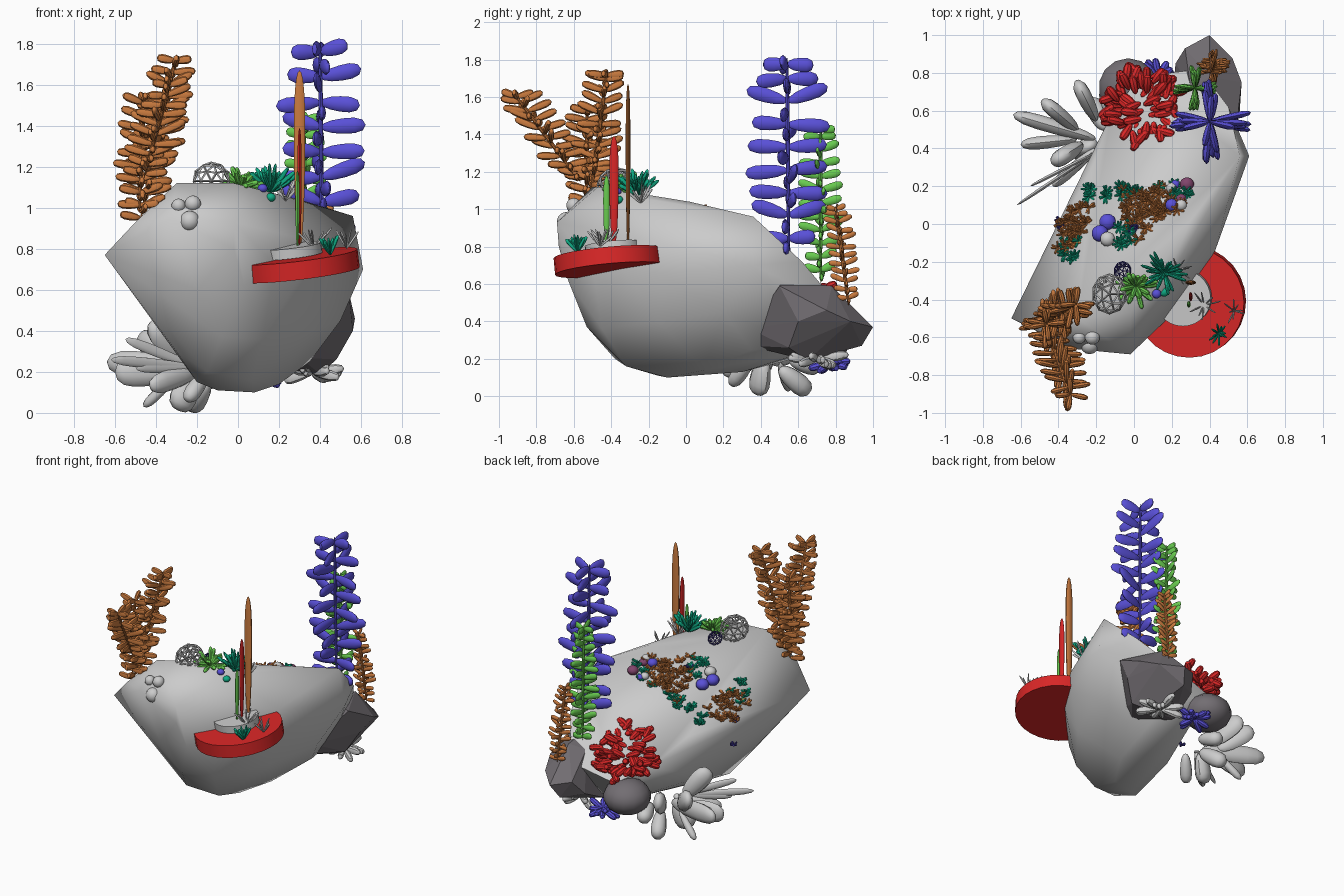
import bpy, bmesh, math, random
from mathutils import Vector as V, Matrix
from mathutils.bvhtree import BVHTree

if "Cube" in bpy.data.objects:
    bpy.data.objects.remove(bpy.data.objects["Cube"])
random.seed(4)

COL = dict(orange=(.6, .2, .05), blue=(.1, .08, .68), green=(.14, .6, .08), red=(.7, .02, .02),
           teal=(.005, .42, .24), stone=(.17, .155, .17), mauve=(.22, .06, .15), navy=(.04, .03, .24))
mats = {}
for k, c in COL.items():
    mats[k] = bpy.data.materials.new(k)
    mats[k].diffuse_color = (*c, 1)

def finish(name, bm, col=None, smooth=40):
    me = bpy.data.meshes.new(name)
    bm.to_mesh(me); bm.free()
    ob = bpy.data.objects.new(name, me)
    bpy.context.collection.objects.link(ob)
    if col: me.materials.append(mats[col])
    if smooth:
        bpy.ops.object.select_all(action='DESELECT')
        ob.select_set(True)
        bpy.context.view_layer.objects.active = ob
        bpy.ops.object.shade_smooth_by_angle(angle=math.radians(smooth))
    return ob

def hull(pts):
    bm = bmesh.new()
    for p in pts: bm.verts.new(p)
    r = bmesh.ops.convex_hull(bm, input=bm.verts)
    bmesh.ops.delete(bm, geom=[v for v in r['geom_interior'] if isinstance(v, bmesh.types.BMVert)], context='VERTS')
    bmesh.ops.recalc_face_normals(bm, faces=bm.faces)
    return bm

def leaf(bm, a, b, w, t, seg=8, rings=6, full=.2):
    """Blunt oval blade from a to b, w wide in the vertical plane, t thick."""
    a, b = V(a), V(b)
    d = b - a
    u = d.normalized()
    s = u.cross(V((0, 0, 1)) if abs(u.z) < .98 else V((0, 1, 0))).normalized()
    n = s.cross(u)
    m = Matrix((s * t / 2, n * w / 2, d / 2)).transposed().to_4x4()
    m.translation = (a + b) / 2
    vs = bmesh.ops.create_uvsphere(bm, u_segments=seg, v_segments=rings, radius=1)['verts']
    for v in vs:  # fill out near both ends, slightly slimmer at the base
        f = (1 + full * v.co.z) * (1 + .25 * v.co.z ** 2)
        v.co = m @ V((v.co.x * f, v.co.y * f, v.co.z))

def ball(bm, c, r, flat=1):
    bmesh.ops.create_uvsphere(bm, u_segments=14, v_segments=9, radius=1,
        matrix=Matrix.Translation(c) @ Matrix.Diagonal((r, r, r * flat, 1)))

# main boulder
bm = hull([(-.3, -.5, 1.12), (-.02, -.47, 1.12), (.14, -.36, 1.08), (.3, .02, 1.04), (.56, .36, .96), (.61, .36, .7),
    (-.65, -.5, .77), (-.5, -.56, .93), (-.33, -.66, .95), (-.02, -.69, .93), (-.02, -.68, .8), (-.38, -.1, .74),
    (-.22, .3, .62), (-.12, .58, .48), (.03, .78, .4), (.35, .82, .48), (.5, .62, .72), (.43, -.14, .82),
    (.43, -.13, .66), (.31, -.34, .68), (.18, -.5, .72), (.5, .2, .45), (.36, -.15, .4), (.03, -.63, .62),
    (-.2, -.61, .6), (-.08, -.53, .37), (.12, -.45, .36), (-.15, -.38, .2), (.07, -.32, .16), (-.1, -.15, .11),
    (.08, -.1, .1), (.2, .1, .14), (.1, .3, .13), (.35, .35, .25), (-.2, -.22, .15), (-.3, -.35, .3),
    (-.2, .1, .25), (-.47, -.42, .6), (.05, .65, .22), (.3, .68, .25)])
bvh = BVHTree.FromBMesh(bm)
def ground(x, y):
    h = bvh.ray_cast(V((x, y, 3)), V((0, 0, -1)))
    return V((x, y, h[0].z if h[0] else .5))
finish('main_boulder', bm, None, 50)

# faceted side rock and smooth small rock
finish('side_rock', hull([(.3, .34, .27), (.36, .34, .36), (.54, .5, .59), (.4, .52, .62), (.4, .78, .59), (.3, .72, .55),
    (.57, .75, .46), (.56, .6, .4), (.48, .55, .26), (.4, 1, .37), (.27, .93, .4), (.36, .94, .27), (.22, .85, .3),
    (.4, .65, .19), (.2, .65, .2), (.52, .88, .4)]), 'stone', 0)
bm = bmesh.new()
ball(bm, (-.03, .72, .3), .16, .75)
finish('round_rock', bm, 'stone')

# shelf: red disc with a grey disc on top
tilt = Matrix.Rotation(-.12, 4, 'Y') @ Matrix.Rotation(.09, 4, 'X')
for name, c, r, h, col in (('red_shelf', (.295, -.41, .72), .295, .09, 'red'),
                           ('grey_shelf', (.26, -.39, .79), .15, .05, None)):
    bm = bmesh.new()
    bmesh.ops.create_cone(bm, cap_ends=True, segments=28, radius1=r, radius2=r, depth=h,
                          matrix=Matrix.Translation(c) @ tilt)
    finish(name, bm, col, 30)

# upright blades on the shelf (wx, wy = widths along x and y)
for name, p, z, wx, wy, col in (('tall_blade', (.3, -.31), 1.67, .055, .025, 'orange'),
        ('red_blade', (.3, -.385), 1.39, .02, .05, 'red'), ('green_blade', (.29, -.425), 1.18, .02, .035, 'green')):
    bm = bmesh.new()
    leaf(bm, (*p, .8), (*p, z), wy, wx, 10, 14)
    co = [v.co for v in bm.verts]
    dx, dy = (max(c[i] for c in co) - min(c[i] for c in co) for i in (0, 1))
    for v in bm.verts:  # set the exact widths
        v.co.x = p[0] + (v.co.x - p[0]) * wx / dx
        v.co.y = p[1] + (v.co.y - p[1]) * wy / dy
    finish(name, bm, col)

# stem plants: crossed leaf pairs up a stem
def stem_plant(name, stems, col, step, length, w, t, rise=.25):
    bm = bmesh.new()
    for a, b in stems:
        a, b = V(a), V(b)
        leaf(bm, a, b, .022, .022)
        n = int((b - a).length / step)
        for i in range(1, n + 1):
            f = i / n
            for k in range(4):
                p = a.lerp(b, min((i - .5 + (k % 2) * .5) / n, .96))
                ang = k * math.pi / 2 + random.uniform(-.25, .25)
                l = length * random.uniform(.85, 1.1) * min(1, .65 + f) * (1 - .3 * f ** 5)
                q = p + V((math.cos(ang), math.sin(ang), rise + random.uniform(-.25, .25))) * l
                leaf(bm, p, q, w, t)
    finish(name, bm, col)

stem_plant('blue_stem_plant', [((.41, .55, .72), (.4, .54, 1.82))], 'blue', .12, .22, .075, .035, .15)
stem_plant('green_stem_plant', [((.33, .72, .6), (.32, .72, 1.46))], 'green', .068, .115, .045, .022)
stem_plant('back_orange_plant', [((.43, .87, .48), (.41, .8, 1.02))], 'orange', .045, .085, .03, .016)
stem_plant('front_orange_plant', [((-.48, -.53, .92), (-.3, -.42, 1.75)), ((-.46, -.56, 1.14), (-.33, -.92, 1.62)),
    ((-.48, -.53, .98), (-.46, -.53, 1.54))], 'orange', .06, .135, .042, .03)

# paddle coral low on the left
bm = bmesh.new()
for p, q, w, t in (((-.2, .45, .2), (-.64, .58, .25), .13, .08), ((-.3, .5, .22), (-.48, .65, .38), .13, .08),
        ((-.2, .55, .2), (-.3, .75, .35), .14, .08), ((-.2, .4, .2), (-.43, .2, .13), .1, .06),
        ((-.28, .42, .25), (-.42, .33, .45), .13, .09), ((-.22, .42, .2), (-.29, .38, .01), .14, .1),
        ((-.3, .5, .18), (-.46, .55, .03), .05, .05), ((-.3, .45, .2), (-.6, .42, .2), .14, .07),
        ((-.15, .5, .15), (-.23, .66, .02), .11, .1), ((-.15, .35, .2), (-.25, .24, .06), .08, .08),
        ((-.2, .38, .22), (-.62, .1, .26), .05, .02), ((-.2, .38, .22), (-.55, .2, .36), .05, .02),
        ((-.2, .38, .22), (-.5, .18, .22), .05, .02), ((-.1, .55, .2), (-.15, .72, .15), .1, .1)):
    leaf(bm, p, q, w, t, 10, 8)
finish('paddle_coral', bm)

# bushy tufts: leaves fanned from a point
def tuft(name, c, r, n, w, t, col, low=0, high=1):
    bm = bmesh.new()
    for i in range(n):
        a = i * 2.4 + random.uniform(-.3, .3)
        e = random.uniform(low, high)
        d = V((math.cos(a) * math.cos(e), math.sin(a) * math.cos(e), math.sin(e)))
        leaf(bm, c, V(c) + d * r * random.uniform(.7, 1.1), w, t)
    finish(name, bm, col)

tuft('under_grey_coral', (.36, .7, .2), .16, 20, .05, .04, None, -.5, .3)
tuft('under_blue_coral', (.13, .77, .18), .12, 16, .04, .04, 'blue', -.5, .5)
tuft('ridge_teal_grass', ground(.16, -.26), .15, 26, .025, .018, 'teal', .4, 1.4)
tuft('ridge_grey_grass', ground(.23, -.24), .13, 10, .015, .008, None, .6, 1.3)
tuft('ridge_green_leaves', ground(.01, -.33), .12, 26, .03, .028, 'green', .0, 1)
tuft('shelf_teal_grass', (.45, -.58, .77), .1, 14, .02, .012, 'teal', .6, 1.4)
tuft('shelf_grey_grass_a', (.37, -.43, .8), .13, 8, .012, .008, None, .7, 1.3)
tuft('shelf_grey_grass_b', (.53, -.46, .8), .11, 8, .012, .008, None, .7, 1.3)

# creeping red plant made of short sausages
bm = bmesh.new()
for i in range(75):
    a, r = i * 2.4, .16 * math.sqrt(i / 75)
    p = ground(.05 + math.cos(a) * r, .63 + math.sin(a) * r) + V((0, 0, random.uniform(.0, .05)))
    ang = a + random.uniform(-1.4, 1.4)
    leaf(bm, p, p + V((math.cos(ang) * .1, math.sin(ang) * .1, random.uniform(-.06, .06))), .045, .045)
finish('creeping_red_plant', bm, 'red')

# carpet of tiny rosettes on the sloping top
def carpet(name, spots, col, r):
    bm = bmesh.new()
    for x, y, sx, sy, n in spots:
        for _ in range(n):
            p = ground(x + random.uniform(-sx, sx), y + random.uniform(-sy, sy))
            for k in range(9):
                a = k * 2.4 + random.uniform(-.3, .3)
                leaf(bm, p, p + V((math.cos(a), math.sin(a), random.uniform(.1, .9))) * r, .016, .014, 6, 4)
    finish(name, bm, col)

carpet('orange_carpet', [(-.35, -.05, .07, .08, 20), (-.28, .06, .06, .06, 10), (.04, .1, .1, .08, 24),
    (.17, .13, .08, .07, 14), (.03, -.05, .06, .06, 5)], 'orange', .038)
carpet('teal_carpet', [(-.32, -.13, .06, .06, 8), (-.2, .15, .06, .04, 8), (-.04, .18, .06, .03, 6),
    (-.05, -.06, .04, .08, 8), (.2, .17, .1, .05, 6)], 'teal', .036)
carpet('navy_carpet', [(-.39, 0, .01, .02, 3), (0, -.02, .02, .02, 2)], 'navy', .025)

# pebbles
def pebbles(name, items, col):
    bm = bmesh.new()
    for x, y, r in items: ball(bm, ground(x, y) + V((0, 0, r * .4)), r, .85)
    finish(name, bm, col)

pebbles('blue_pebbles', [(-.18, -.05, .045), (-.14, .01, .045), (.2, .1, .035), (.12, -.37, .025), (.22, .21, .025)], 'blue')
pebbles('grey_pebbles', [(-.14, -.08, .04), (.25, .1, .03), (.2, .19, .03)], None)
pebbles('mauve_pebbles', [(.28, .21, .038), (.25, .13, .03)], 'mauve')
pebbles('teal_pebbles', [(.16, -.36, .025)], 'teal')
bm = bmesh.new()
for x, y, z, r in ((-.29, -.6, 1.01, .035), (-.22, -.6, 1.02, .04), (-.235, -.64, .935, .05)):
    ball(bm, (x, y, z), r)
finish('front_pebbles', bm)

# wire lattice domes
for name, c, r, col in (('lattice_dome', ground(-.13, -.37) + V((0, 0, .03)), .09, None),
                        ('small_lattice_ball', ground(-.06, -.25) + V((0, 0, .02)), .045, 'navy')):
    bm = bmesh.new()
    bmesh.ops.create_icosphere(bm, subdivisions=2, radius=1,
        matrix=Matrix.Translation(c) @ Matrix.Diagonal((r, r * 1.15, r, 1)))
    ob = finish(name, bm, col, 0)
    m = ob.modifiers.new('wire', 'WIREFRAME')
    m.thickness = r * .12

for m in bpy.data.materials:
    if m.users and not m.is_grease_pencil:
        m.use_nodes = True
        m.node_tree.nodes["Principled BSDF"].inputs["Base Color"].default_value = m.diffuse_color
